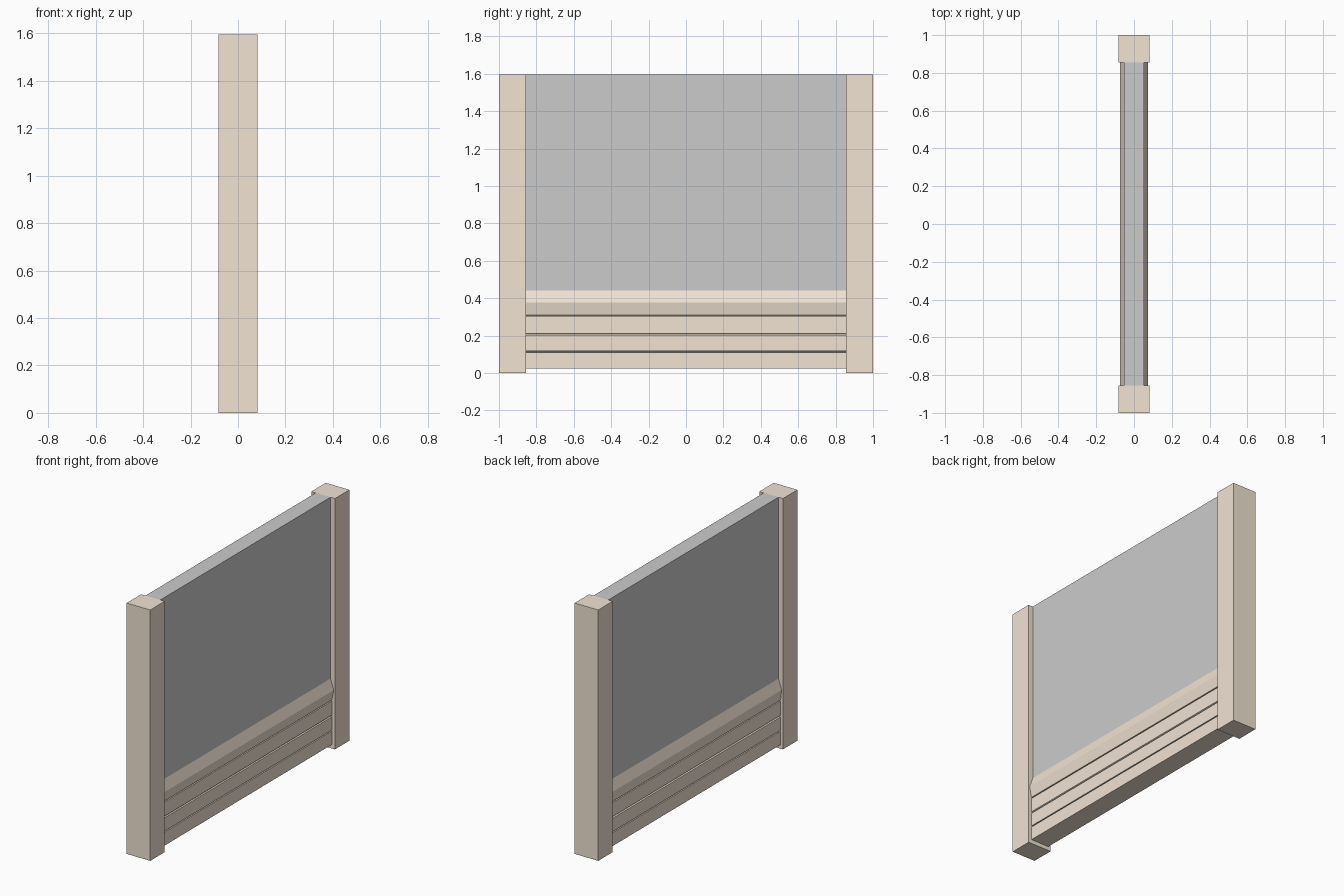
import bpy, bmesh

if "Cube" in bpy.data.objects:
    bpy.data.objects.remove(bpy.data.objects["Cube"])

POST_IN, HEIGHT, PANEL_X = 0.855, 1.595, 0.052

tan = bpy.data.materials.new("tan_paint")
tan.diffuse_color = (0.88, 0.77, 0.65, 1)
tan.use_nodes = True
tan.node_tree.nodes["Principled BSDF"].inputs["Base Color"].default_value = tan.diffuse_color


def prism(name, profile, y0, y1, mat=None):
    """Extrude a closed (x, z) profile along y."""
    bm = bmesh.new()
    face = bm.faces.new([bm.verts.new((x, y0, z)) for x, z in profile])
    ext = bmesh.ops.extrude_face_region(bm, geom=[face])
    moved = [v for v in ext["geom"] if isinstance(v, bmesh.types.BMVert)]
    bmesh.ops.translate(bm, verts=moved, vec=(0, y1 - y0, 0))
    bmesh.ops.recalc_face_normals(bm, faces=bm.faces)
    mesh = bpy.data.meshes.new(name)
    bm.to_mesh(mesh)
    bm.free()
    ob = bpy.data.objects.new(name, mesh)
    bpy.context.collection.objects.link(ob)
    if mat:
        mesh.materials.append(mat)
    return ob


def rect(x, z0, z1):
    return [(-x, z0), (x, z0), (x, z1), (-x, z1)]


# End posts
prism("front_post", rect(0.083, 0, HEIGHT), -1, -POST_IN, tan)
prism("back_post", rect(0.083, 0, HEIGHT), POST_IN, 1, tan)

# Plain wall panel
prism("panel", rect(PANEL_X, 0.40, HEIGHT), -POST_IN, POST_IN)


def half(face_x, peak_x):
    """One side of the plinth, bottom to top: three boards and a bevelled cap."""
    pts = []
    for z0, z1 in ((0.025, 0.110), (0.117, 0.202), (0.212, 0.302)):
        pts += [(face_x, z0), (face_x, z1), (PANEL_X, z1 + 0.001)]
        pts.append((PANEL_X, z1 + 0.006))
    return pts + [(face_x, 0.309), (peak_x, 0.376), (PANEL_X, 0.442)]


# Boarded plinth with grooves and bevelled cap
right = half(0.062, 0.075)
left = [(-x, z) for x, z in reversed(half(0.066, 0.074))]
prism("plinth_boards", right + left, -POST_IN, POST_IN, tan)
